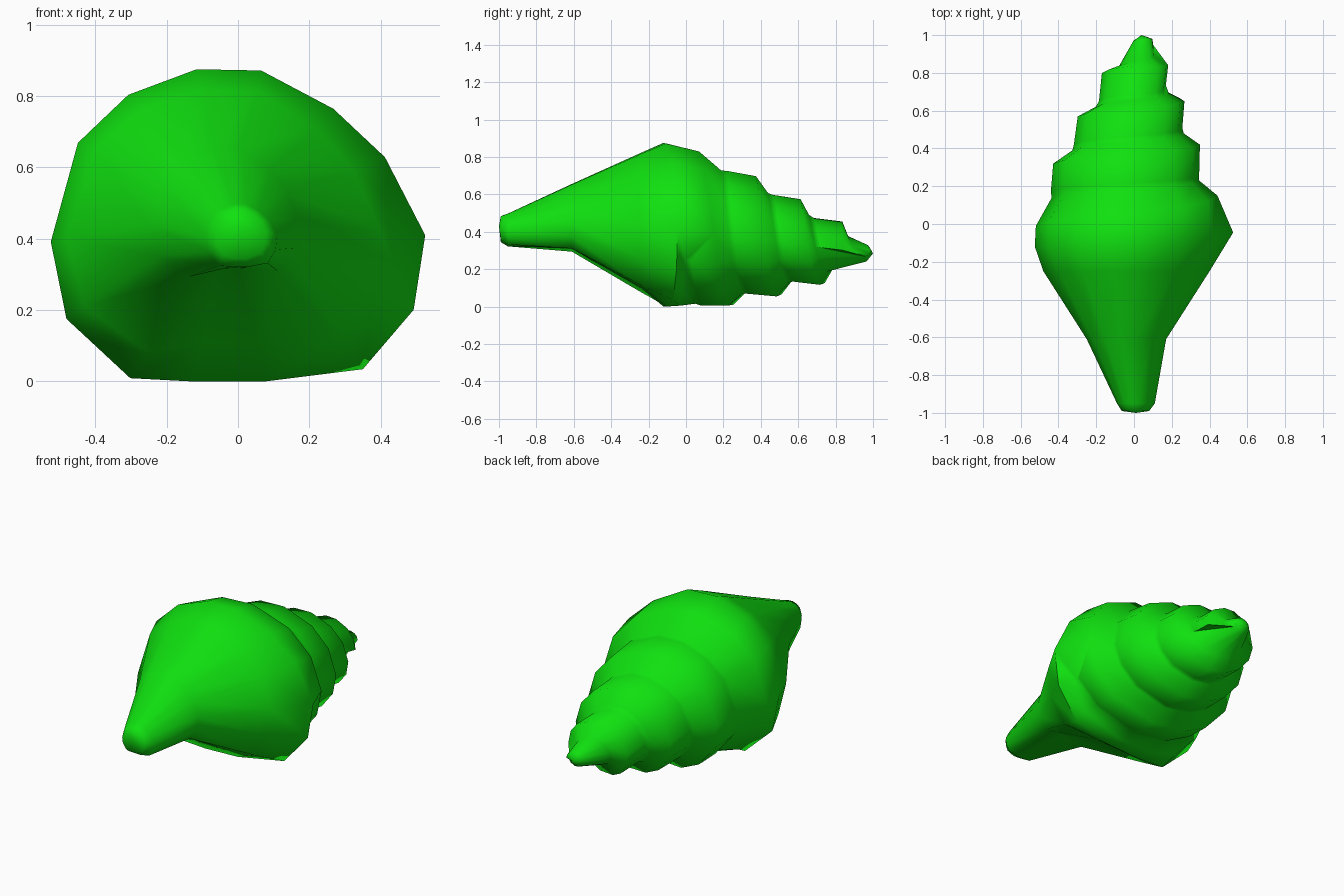
import bpy, bmesh, math

cube = bpy.data.objects.get("Cube")
if cube:
    bpy.data.objects.remove(cube, do_unlink=True)

green = bpy.data.materials.new("bright_green")
green.use_nodes = True
color = (0.005, 0.75, 0.005, 1)
green.diffuse_color = color
green.node_tree.nodes["Principled BSDF"].inputs["Base Color"].default_value = color

TURNS = 3
ANGLES = [0, 28, 53, 82, 104, 128, 150, 182, 206, 233, 253, 280, 313, 337]
bm = bmesh.new()


def suture_y(t):
    wobble = 0.018 * (1 - math.cos(2 * math.pi * t))
    return 0.9 - 0.21 * t - 0.04 * max(0, t - 2) + wobble


def spire_point(y, r, deg):
    # the spire axis droops towards the apex
    a = math.radians(deg)
    cx = max(-0.02, 0.1 * (y - 0.5))
    cz = 0.28 + 0.13 * (1 - y)
    return bm.verts.new((cx + r * math.cos(a), y, max(0.005, cz + 0.89 * r * math.sin(a))))


def suture(t, deg):
    return spire_point(suture_y(t), 0.065 + 0.1 * t, deg)


def shoulder(t, deg):
    drop = max(0.06 - 0.12 * t, 0.02 + 0.02 * t) + 0.15 * min(0.4, max(0, t - TURNS))
    return spire_point(max(-0.03, suture_y(t) - drop), min(0.5, 0.147 + 0.105 * t), deg)


def belly(t, deg):
    return spire_point(suture_y(t + 1) + 0.03, 0.145 + 0.11 * t, deg)


# Body sections: y, centre x, centre z, right, left, top, bottom, aperture depth
BODY = [
    (-0.12, 0, 0.41, 0.525, -0.525, 0.885, -0.04, 0.95),
    (-0.25, 0, 0.42, 0.4, -0.48, 0.825, 0.05, 0.85),
    (-0.61, -0.02, 0.45, 0.17, -0.25, 0.66, 0.28, 0.8),
    (-0.95, 0.01, 0.41, 0.11, -0.09, 0.5, 0.31, 0.9),
    (-0.99, 0.01, 0.42, 0.08, -0.065, 0.485, 0.34, 0.95),
]


def body_point(section, deg):
    y, cx, cz, right, left, top, bottom, depth = section
    a = math.radians(deg)
    c, s = math.cos(a), math.sin(a)
    w = right - cx if c >= 0 else cx - left
    h = top - cz if s >= 0 else cz - bottom
    p = (1.52 if c > 0 else 2.1) if s > 0 else 2.5
    r = ((abs(c) / w) ** p + (abs(s) / h) ** p) ** (-1 / p)
    if 240 < deg < 290:          # hollow aperture behind the lip
        r *= depth
    if section is BODY[0]:       # widest ring leans back on one side
        y += 0.075 * max(0, c)
    return bm.verts.new((cx + r * c, y, max(0, cz + r * s)))


# Spiral spire running into the body, built as columns from apex to tip
apex = bm.verts.new((0.04, 1, 0.285))
columns = []
for deg in ANGLES:
    f = deg / 360
    col = [spire_point(0.98 - 0.02 * f, 0.05, deg)]
    for i in range(TURNS):
        t = i + f
        col += [suture(t, deg), shoulder(t, deg), belly(t, deg)]
    col += [suture(TURNS + f, deg), shoulder(TURNS + f, deg)]
    col += [body_point(s, deg) for s in BODY]
    columns.append(col)

for a, b in zip(columns, columns[1:]):
    bm.faces.new((apex, a[0], b[0]))
    for k in range(len(a) - 1):
        bm.faces.new((a[k], a[k + 1], b[k + 1], b[k]))

# Seam: each strand of the last column meets the next turn of the first
last, first = columns[-1], columns[0]
bm.faces.new((apex, last[0], first[0]))
bm.faces.new((first[0], last[0], first[1]))
for k in range(1, 4):
    bm.faces.new((last[0], first[k + 1], first[k]))
bm.faces.new((last[0], last[1], first[4]))
n = 3 * TURNS
for k in range(1, n - 1):
    bm.faces.new((last[k], last[k + 1], first[k + 4], first[k + 3]))

# The last suture fades out in a fan of triangles
start = n + 3
upper, lower = first[n + 2], first[start]
for k in range(n - 1, n + 1):
    bm.faces.new((last[k], last[k + 1], upper))
bm.faces.new((upper, last[n + 1], lower))
for k in range(n + 1, start):
    bm.faces.new((last[k], last[k + 1], lower))
for k in range(start, len(first) - 1):
    bm.faces.new((last[k], last[k + 1], first[k + 1], first[k]))

# Front tip cap
tip = bm.verts.new((0.01, -1, 0.43))
for i, col in enumerate(columns):
    bm.faces.new((col[-1], tip, columns[(i + 1) % len(columns)][-1]))

bmesh.ops.recalc_face_normals(bm, faces=bm.faces)
mesh = bpy.data.meshes.new("spiral_shell")
bm.to_mesh(mesh)
bm.free()
mesh.materials.append(green)
shell = bpy.data.objects.new("spiral_shell", mesh)
bpy.context.collection.objects.link(shell)
bpy.context.view_layer.objects.active = shell
shell.select_set(True)
bpy.ops.object.shade_smooth_by_angle(angle=math.radians(80))
